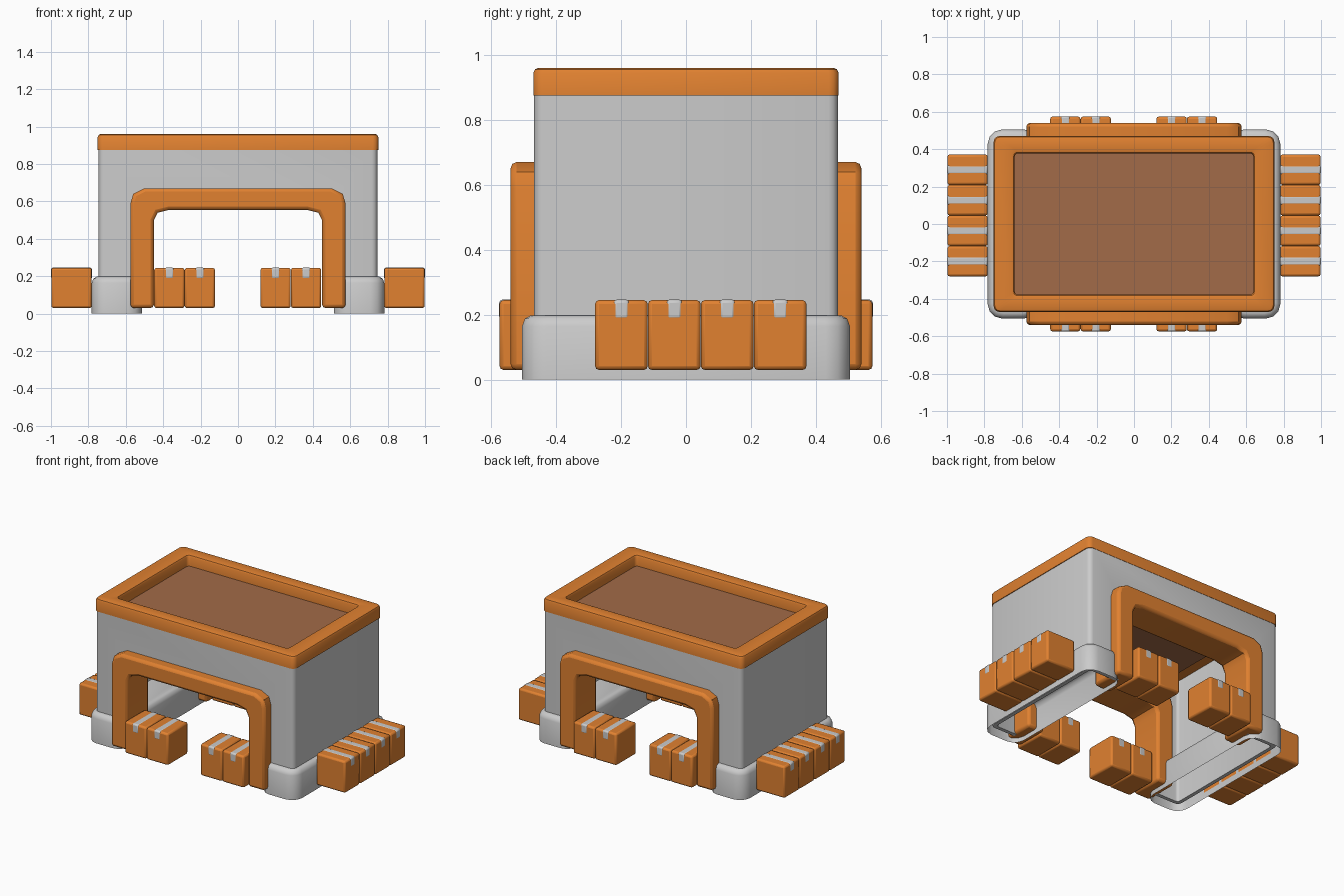
import bpy, bmesh, math
from mathutils import Vector

if "Cube" in bpy.data.objects:
    bpy.data.objects.remove(bpy.data.objects["Cube"])


def material(name, rgb):
    m = bpy.data.materials.new(name)
    m.diffuse_color = (*rgb, 1)
    m.use_nodes = True
    m.node_tree.nodes["Principled BSDF"].inputs["Base Color"].default_value = m.diffuse_color
    return m


ORANGE = material("orange", (0.75, 0.22, 0.03))
BROWN = material("brown", (0.36, 0.145, 0.065))


def finish(bm, name, mat=None, bevel=0, smooth=True):
    bmesh.ops.recalc_face_normals(bm, faces=bm.faces)
    me = bpy.data.meshes.new(name)
    bm.to_mesh(me)
    bm.free()
    ob = bpy.data.objects.new(name, me)
    bpy.context.collection.objects.link(ob)
    if mat:
        me.materials.append(mat)
    if bevel:
        b = ob.modifiers.new("bevel", 'BEVEL')
        b.width, b.segments = bevel, 2
        b.limit_method, b.angle_limit = 'ANGLE', math.radians(50)
    if smooth:
        bpy.context.view_layer.objects.active = ob
        ob.select_set(True)
        bpy.ops.object.shade_smooth_by_angle(angle=math.radians(40))
        ob.select_set(False)
    return ob


def rounded_rect(hx, hy, r, n=3):
    pts = []
    for k, (sx, sy) in enumerate([(1, 1), (-1, 1), (-1, -1), (1, -1)]):
        for i in range(n + 1):
            a = (k + i / n) * math.pi / 2
            pts.append((sx * (hx - r) + r * math.cos(a), sy * (hy - r) + r * math.sin(a)))
    return pts


def loft(name, rings, cx=0, closed=False, cap=False, mat=None):
    """Skin rounded rectangles given as (half x, half y, corner radius, z)."""
    bm = bmesh.new()
    vs = [[bm.verts.new((cx + x, y, z)) for x, y in rounded_rect(hx, hy, r)] for hx, hy, r, z in rings]
    pairs = list(zip(vs, vs[1:])) + ([(vs[-1], vs[0])] if closed else [])
    for a, b in pairs:
        for i in range(len(a)):
            j = (i + 1) % len(a)
            bm.faces.new((a[i], a[j], b[j], b[i]))
    if cap:
        bm.faces.new(vs[-1])
    return finish(bm, name, mat)


def box(name, lo, hi, mat=None, bevel=0):
    bm = bmesh.new()
    bmesh.ops.create_cube(bm, size=1)
    lo, hi = Vector(lo), Vector(hi)
    for v in bm.verts:
        v.co = (lo + hi) / 2 + v.co * (hi - lo)
    return finish(bm, name, mat, bevel, bool(bevel))


# Hollow building walls, with the drive-through opening cut front to back
walls = loft("walls", [(.745, .468, .03, .03), (.745, .468, .03, .88),
                       (.72, .443, .02, .88), (.72, .443, .02, .03)], closed=True)
cutter = box("opening_cutter", (-.51, -1, -.1), (.51, 1, .61))
cutter.hide_render = True
cutter.hide_viewport = True
cut = walls.modifiers.new("opening", 'BOOLEAN')
cut.operation, cut.object, cut.solver = 'DIFFERENCE', cutter, 'EXACT'

# Raised roof rim and sunken roof panel
loft("roof_rim", [(.75, .47, .03, .875), (.75, .47, .03, .945), (.745, .465, .03, .956), (.735, .455, .03, .96),
                  (.655, .395, .02, .96), (.643, .383, .02, .956), (.638, .378, .02, .945),
                  (.638, .378, .02, .875)], closed=True, mat=ORANGE)
box("roof_panel", (-.645, -.385, .865), (.645, .385, .885), BROWN)

# Rounded footings, open underneath
for side, s in (("left", -1), ("right", 1)):
    loft(side + "_footing", [(.135, .505, .075, 0), (.135, .505, .075, .165), (.126, .496, .07, .188),
                             (.108, .478, .06, .198)], cx=s * .647, cap=True)

# Arch frames on the front and back openings
half = [(.575, .03), (.575, .59), (.56, .64), (.50, .67)]
inner = [(.37, .555), (.43, .54), (.45, .50), (.45, .03)]
outline = half + [(-x, z) for x, z in half[::-1]] + [(-x, z) for x, z in inner[::-1]] + inner
for side, s in (("front", -1), ("back", 1)):
    bm = bmesh.new()
    f = bm.faces.new([bm.verts.new((x, s * .54, z)) for x, z in outline])
    ext = bmesh.ops.extrude_face_region(bm, geom=[f], use_keep_orig=True)
    for v in ext["geom"]:
        if isinstance(v, bmesh.types.BMVert):
            v.co.y = s * .31
    finish(bm, side + "_arch", ORANGE, .018)


def carton(name, cx, cy, along_x):
    """Cardboard box with a tape strip over the top and partly down both ends."""
    hl, hw, t = .108, .081, .0015

    def part(label, u, w, z0, z1, mat, bevel=0):
        u0, u1 = u
        lo, hi = ((u0, -w), (u1, w)) if along_x else ((-w, u0), (w, u1))
        box(name + label, (cx + lo[0], cy + lo[1], z0), (cx + hi[0], cy + hi[1], z1), mat, bevel)

    part("", (-hl, hl), hw, .03, .245, ORANGE, .012)
    part("_tape", (-hl - t, hl + t), .025, .185, .245 + t, None, .01)


# Cartons along both sides and inside both openings
for i in range(4):
    for side, s in (("left", -1), ("right", 1)):
        carton(f"{side}_carton_{i}", s * .89, -.199 + .163 * i, True)
for i, x in enumerate((-.367, -.204, .201, .364)):
    for side, s in (("front", -1), ("back", 1)):
        carton(f"{side}_carton_{i}", x, s * .466, False)
